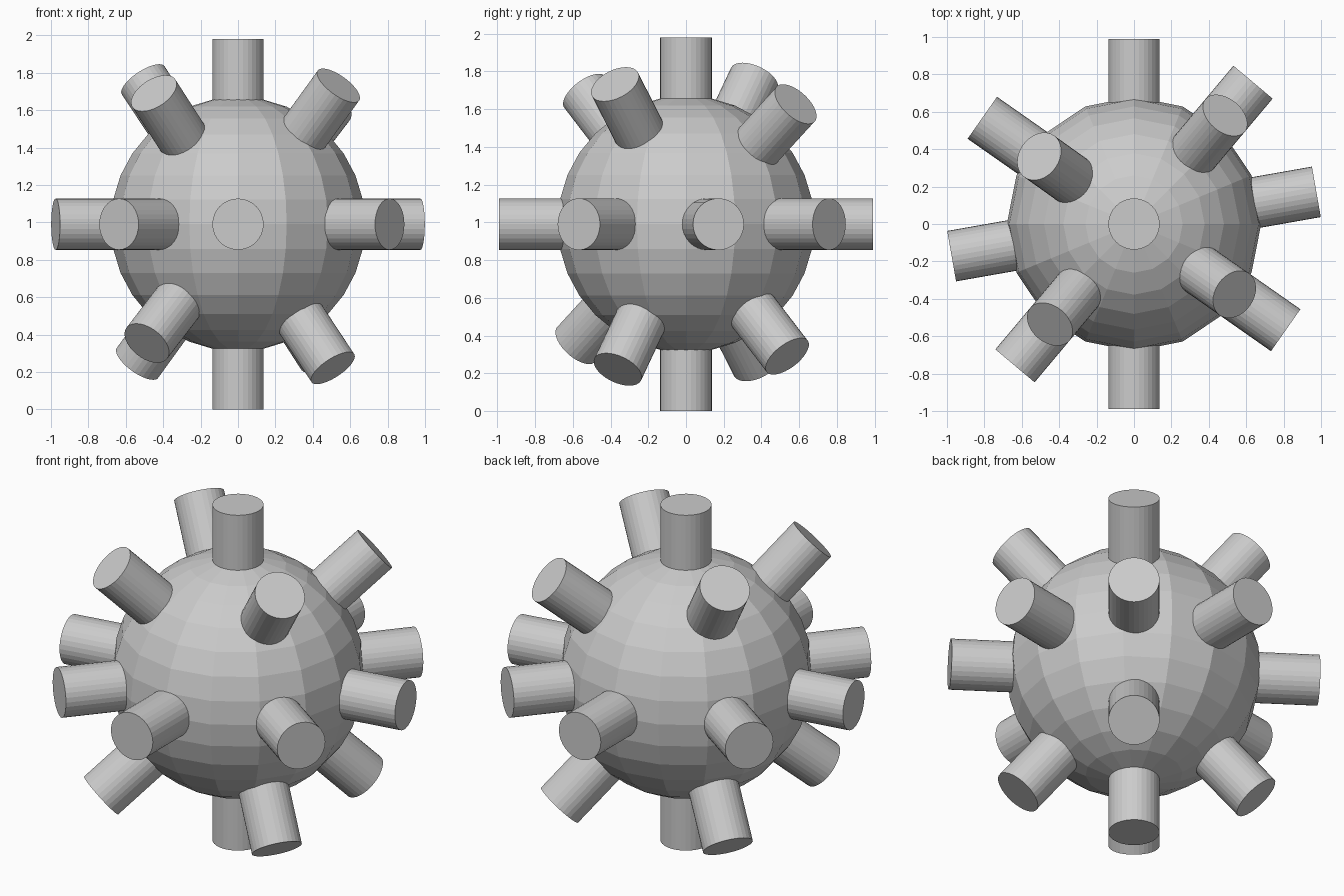
import bpy
from math import radians, cos, sin
from mathutils import Vector

if "Cube" in bpy.data.objects:
    bpy.data.objects.remove(bpy.data.objects["Cube"])

CENTRE = Vector((0, 0, 0.99))
BALL_R = 0.68
ROD_R = 0.137
REACH = 0.99  # distance from the centre to each rod end

# Faceted ball
bpy.ops.mesh.primitive_uv_sphere_add(segments=16, ring_count=16, radius=BALL_R, location=CENTRE)
bpy.context.object.name = "ball"


def rod(name, azimuth, elevation):
    """Rod through the ball, sticking out equally at both ends."""
    a, e = radians(azimuth), radians(elevation)
    d = Vector((cos(e) * cos(a), cos(e) * sin(a), sin(e)))
    bpy.ops.mesh.primitive_cylinder_add(
        vertices=32, radius=ROD_R, depth=2 * REACH, location=CENTRE,
        rotation=d.to_track_quat('Z', 'Y').to_euler())
    bpy.context.object.name = name


# Vertical rod
rod("vertical_rod", 0, 90)

# Rods around the equator
for i, az in enumerate((10, 50, 90, 145)):
    rod(f"level_rod_{i + 1}", az, 0)

# Slanted rods
for i, (az, el) in enumerate(((50, 40), (144.5, 51), (230, 45), (325, 48.5))):
    rod(f"slanted_rod_{i + 1}", az, el)
